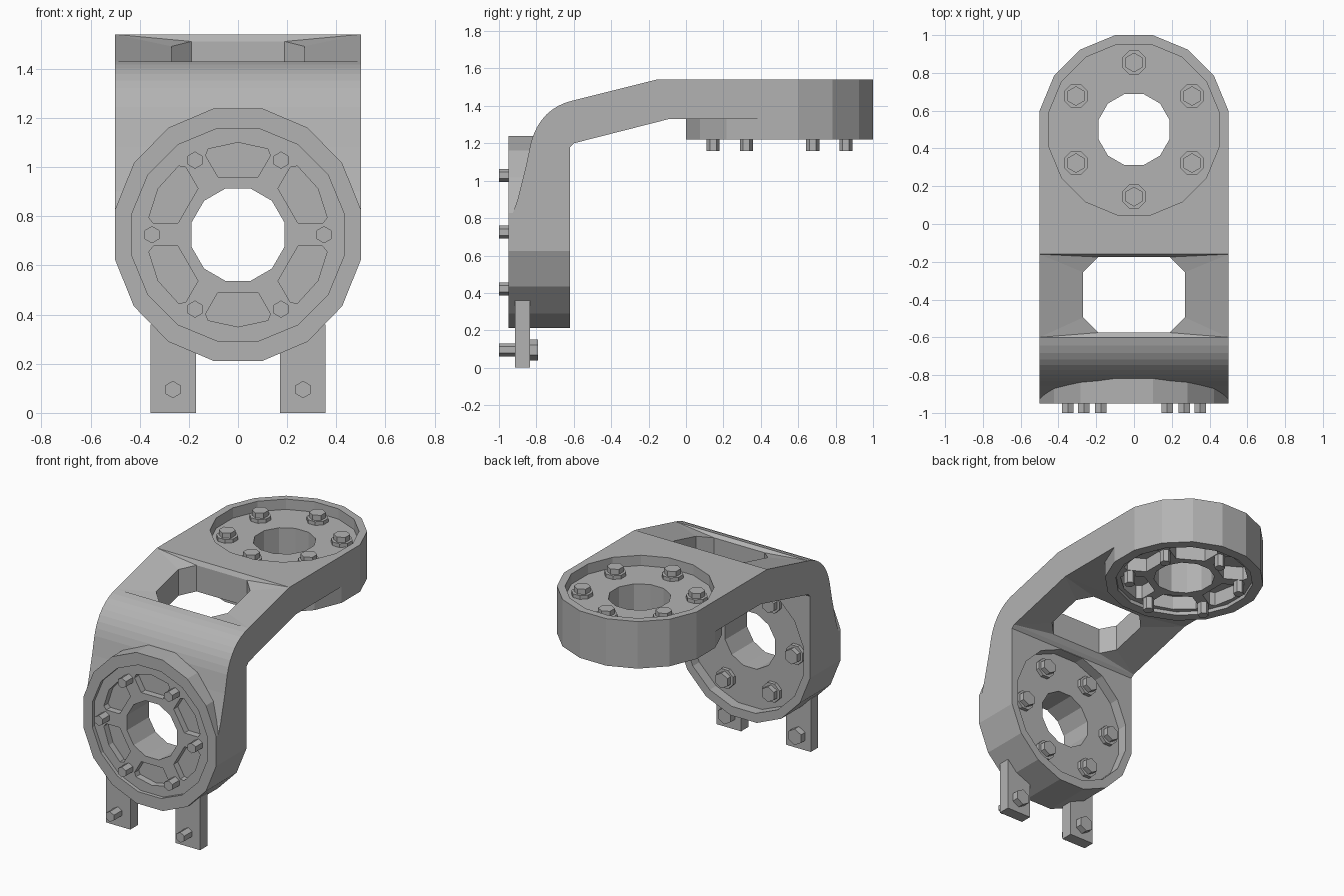
import bpy, bmesh, math
from mathutils import Vector

if "Cube" in bpy.data.objects:
    bpy.data.objects.remove(bpy.data.objects["Cube"], do_unlink=True)

grey = bpy.data.materials.new("plain grey")
grey.use_nodes = True
grey.diffuse_color = (0.45, 0.45, 0.45, 1)
grey.node_tree.nodes["Principled BSDF"].inputs["Base Color"].default_value = (0.45, 0.45, 0.45, 1)

# Frames turn (across, up, depth) into world space
FRONT_Z, TOP_Y = 0.725, 0.5


def front(u, v, w):
    return Vector((u, -0.95 + w, FRONT_Z + v))


def top(u, v, w):
    return Vector((u, TOP_Y + v, 1.22 + w))


def side(u, v, w):
    return Vector((w, u, v))


def prism(name, outline, frame, d0, d1):
    bm = bmesh.new()
    a = [bm.verts.new(frame(u, v, d0)) for u, v in outline]
    b = [bm.verts.new(frame(u, v, d1)) for u, v in outline]
    bm.faces.new(a)
    bm.faces.new(b)
    n = len(a)
    for i in range(n):
        j = (i + 1) % n
        bm.faces.new((a[i], a[j], b[j], b[i]))
    bmesh.ops.recalc_face_normals(bm, faces=bm.faces[:])
    mesh = bpy.data.meshes.new(name)
    bm.to_mesh(mesh)
    bm.free()
    mesh.materials.append(grey)
    ob = bpy.data.objects.new(name, mesh)
    bpy.context.scene.collection.objects.link(ob)
    return ob


def ngon(n, r, cu=0.0, cv=0.0, stretch=1.0):
    step = 2 * math.pi / n
    return [(cu + r * math.cos(step * (i + 0.5)), cv + r * stretch * math.sin(step * (i + 0.5)))
            for i in range(n)]


def turn(outline, angle):
    c, s = math.cos(angle), math.sin(angle)
    return [(u * c - v * s, u * s + v * c) for u, v in outline]


def combine(target, tool, operation):
    mod = target.modifiers.new("combine", "BOOLEAN")
    mod.operation, mod.solver, mod.object = operation, "EXACT", tool
    tool.hide_render = True
    deps = bpy.context.evaluated_depsgraph_get()
    deps.update()
    result = bpy.data.meshes.new_from_object(target.evaluated_get(deps))
    target.modifiers.remove(mod)
    target.data = result
    bpy.data.objects.remove(tool, do_unlink=True)


def pocket(spoke, r0, r1):
    # Wedge between two spokes, pointing along +v
    def half(r):
        return r * math.tan(math.pi / 6) - spoke / math.cos(math.pi / 6)
    mid = r0 + (r1 - r0) * 0.62
    right = [(half(r0), r0), (half(mid), mid), (half(mid) * 0.92, r1 * 0.93)]
    return right + [(0, r1)] + [(-u, v) for u, v in reversed(right)]


# Bent bracket: side profile with a rounded bend
p0, p1, p2 = Vector((-0.83, 1.2)), Vector((-0.78, 1.39)), Vector((-0.6, 1.43))
bend = []
for i in range(9):
    t = i / 8
    bend.append(tuple(p0 * (1 - t) ** 2 + p1 * 2 * t * (1 - t) + p2 * t * t))
profile = [(-0.95, 0.63), (-0.95, 0.76), (-0.9, 0.9), (-0.855, 1.08)] + bend + [
    (-0.16, 1.54), (0.59, 1.54), (0.59, 1.33), (-0.09, 1.33), (-0.6, 1.2),
    (-0.62, 1.18), (-0.62, 0.63)]
bracket = prism("bracket", profile, side, -0.5, 0.5)

# Round flanges at both ends
R16 = 0.5 / math.cos(math.pi / 16)
combine(bracket, prism("flange", ngon(16, R16, stretch=1.027), front, 0, 0.33), "UNION")
combine(bracket, prism("flange", ngon(16, R16), top, 0, 0.32), "UNION")

# Window through the sloping part
window = [(0.27, 0.12), (0.19, 0.2), (-0.19, 0.2), (-0.27, 0.12),
          (-0.27, -0.12), (-0.19, -0.2), (0.19, -0.2), (0.27, -0.12)]
combine(bracket, prism("window", [(u, v - 0.875) for u, v in window], top, -0.2, 0.5), "DIFFERENCE")

# Recesses, centre hole and pockets of each flange
for frame, thick, spoke, r1, deep, first in ((front, 0.33, 0.047, 0.375, 0.07, 0.0),
                                             (top, 0.32, 0.035, 0.41, 0.12, math.pi / 6)):
    cuts = [(ngon(16, 0.44), -0.1, 0.025),
            (ngon(16, 0.46), thick - 0.07, thick + 0.1),
            (ngon(12, 0.195), -0.2, thick + 0.2)]
    for k in range(6):
        cuts.append((turn(pocket(spoke, 0.235, r1), first + k * math.pi / 3), -0.1, deep))
    for outline, d0, d1 in cuts:
        combine(bracket, prism("cutter", outline, frame, d0, d1), "DIFFERENCE")

# Shallow dip of the slope towards the window rim
bm = bmesh.new()
bm.from_mesh(bracket.data)
bmesh.ops.triangulate(bm, faces=bm.faces[:])
for v in bm.verts:
    if abs(v.co.x) < 0.28 and -0.59 < v.co.y < -0.16 and v.co.z > 1.15:
        middle = 1.46 + 0.25 * (v.co.y + 0.16)
        v.co.z += -0.025 if v.co.z > middle else 0.025
bmesh.ops.recalc_face_normals(bm, faces=bm.faces[:])
bm.to_mesh(bracket.data)
bm.free()


# Bolts: shank on the pocket side, washer and head on the other
def bolt(name, frame, u, v, d0, floor):
    prism(name + "_shank", ngon(6, 0.035, u, v), frame, d0, floor)
    prism(name + "_washer", ngon(8, 0.068, u, v), frame, floor - 0.01, floor + 0.025)
    prism(name + "_head", ngon(6, 0.052, u, v), frame, floor, floor + 0.06)


for k in range(6):
    a = k * math.pi / 3
    bolt(f"front_bolt_{k + 1}", front, 0.35 * math.cos(a), 0.35 * math.sin(a), -0.05, 0.26)
    a += math.pi / 6
    bolt(f"top_bolt_{k + 1}", top, 0.355 * math.cos(a), 0.355 * math.sin(a), -0.06, 0.25)

# Two hanging legs with their bolts
for label, s in (("left", 1), ("right", -1)):
    z0, z1 = -FRONT_Z, 0.36 - FRONT_Z
    prism(label + "_leg", [(s * 0.17, z0), (s * 0.355, z0), (s * 0.355, z1), (s * 0.17, z1)],
          front, 0.035, 0.115)
    u, v = s * 0.265, 0.095 - FRONT_Z
    prism(label + "_leg_shank", ngon(6, 0.035, u, v), front, -0.05, 0.12)
    prism(label + "_leg_head", ngon(6, 0.055, u, v), front, 0.11, 0.16)
